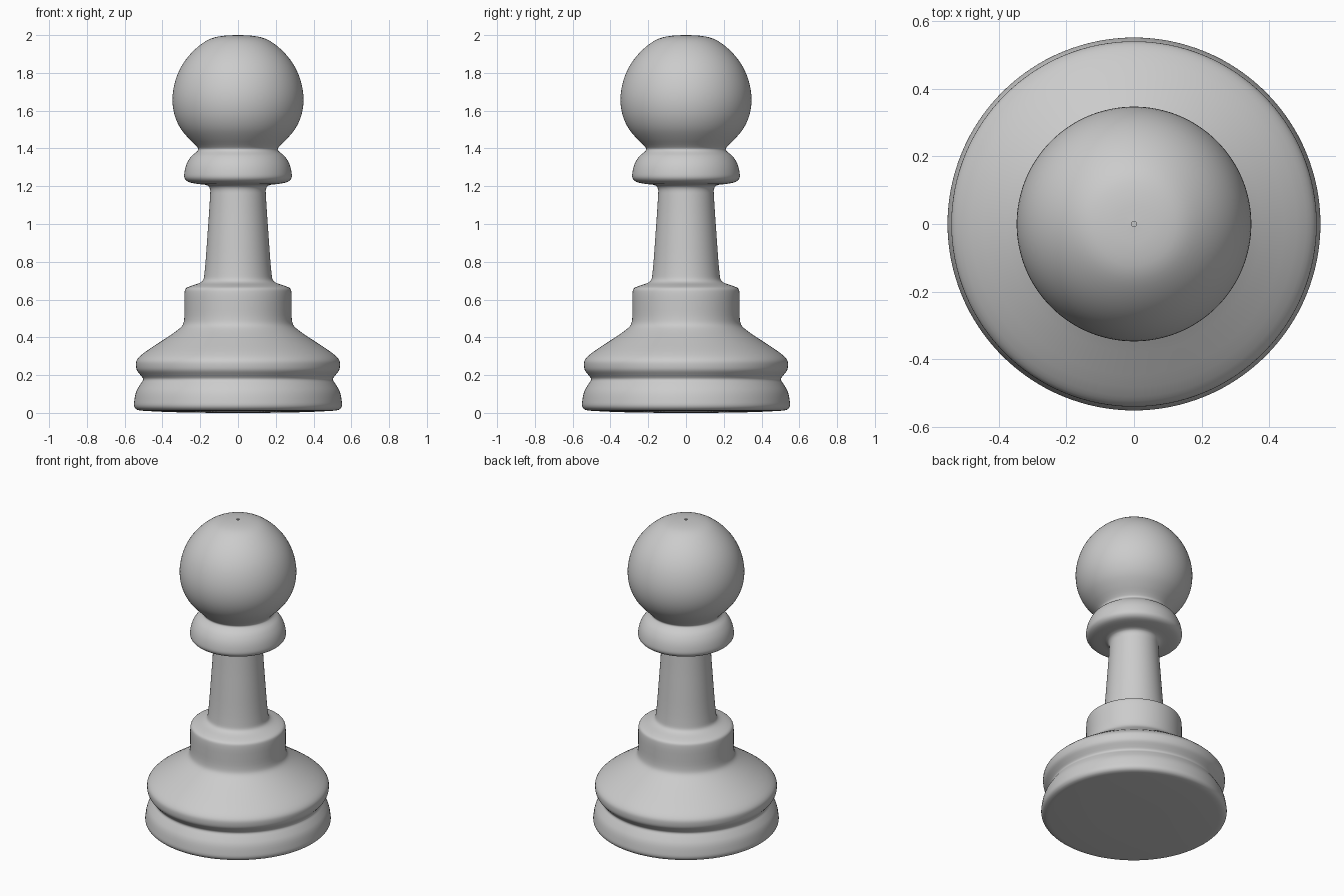
import bpy, bmesh, math
from mathutils import Vector

if "Cube" in bpy.data.objects:
    bpy.data.objects.remove(bpy.data.objects["Cube"])

# Half profile (radius, height) from underside centre up to the tiny crown opening
profile = [
    (0.0, 0.0), (0.27, 0.002), (0.48, 0.01), (0.535, 0.017), (0.55, 0.035), (0.549, 0.065),
    (0.538, 0.115), (0.515, 0.155), (0.502, 0.178), (0.516, 0.2),          # foot ring and groove
    (0.535, 0.225), (0.54, 0.25), (0.537, 0.277), (0.51, 0.308),
    (0.41, 0.377), (0.32, 0.438), (0.293, 0.465), (0.285, 0.495),         # sloped base
    (0.284, 0.57), (0.283, 0.635), (0.277, 0.658), (0.25, 0.672),
    (0.203, 0.688), (0.185, 0.703), (0.178, 0.735),                       # step
    (0.161, 0.95), (0.148, 1.15), (0.148, 1.185), (0.16, 1.203),          # stem
    (0.22, 1.213), (0.265, 1.224), (0.283, 1.243), (0.284, 1.27),
    (0.272, 1.318), (0.246, 1.36), (0.217, 1.384), (0.21, 1.396),         # collar
    (0.218, 1.41), (0.26, 1.452), (0.305, 1.507), (0.336, 1.577),
    (0.347, 1.655), (0.338, 1.735), (0.31, 1.815), (0.265, 1.885),
    (0.205, 1.944), (0.145, 1.981), (0.08, 1.996), (0.008, 2.0),          # head
]


def smooth_curve(points, steps):
    """Centripetal Catmull-Rom curve through the points."""
    p = [Vector(q) for q in points]
    p = [2 * p[0] - p[1]] + p + [2 * p[-1] - p[-2]]
    out = []
    for a, b, c, d in zip(p, p[1:], p[2:], p[3:]):
        t0 = 0.0
        t1 = t0 + math.sqrt((b - a).length)
        t2 = t1 + math.sqrt((c - b).length)
        t3 = t2 + math.sqrt((d - c).length)
        for i in range(steps):
            t = t1 + (t2 - t1) * i / steps
            a1 = a.lerp(b, (t - t0) / (t1 - t0))
            a2 = b.lerp(c, (t - t1) / (t2 - t1))
            a3 = c.lerp(d, (t - t2) / (t3 - t2))
            b1 = a1.lerp(a2, (t - t0) / (t2 - t0))
            b2 = a2.lerp(a3, (t - t1) / (t3 - t1))
            out.append(b1.lerp(b2, (t - t1) / (t2 - t1)))
    return out + [p[-2]]


def lathe(name, points, segments):
    """Spin a half profile round the z axis into a smooth object."""
    bm = bmesh.new()
    verts = [bm.verts.new((max(r, 0.0), 0, z)) for r, z in points]
    edges = [bm.edges.new(pair) for pair in zip(verts, verts[1:])]
    bmesh.ops.spin(bm, geom=verts + edges, cent=(0, 0, 0), axis=(0, 0, 1),
                   angle=math.tau, steps=segments, use_merge=False)
    bmesh.ops.remove_doubles(bm, verts=bm.verts[:], dist=0.0001)
    bmesh.ops.recalc_face_normals(bm, faces=bm.faces[:])
    for f in bm.faces:
        f.smooth = True
    mesh = bpy.data.meshes.new(name)
    bm.to_mesh(mesh)
    bm.free()
    obj = bpy.data.objects.new(name, mesh)
    bpy.context.collection.objects.link(obj)
    return obj


# Whole turned piece
lathe("turned_pawn", smooth_curve(profile, 3), 128)
